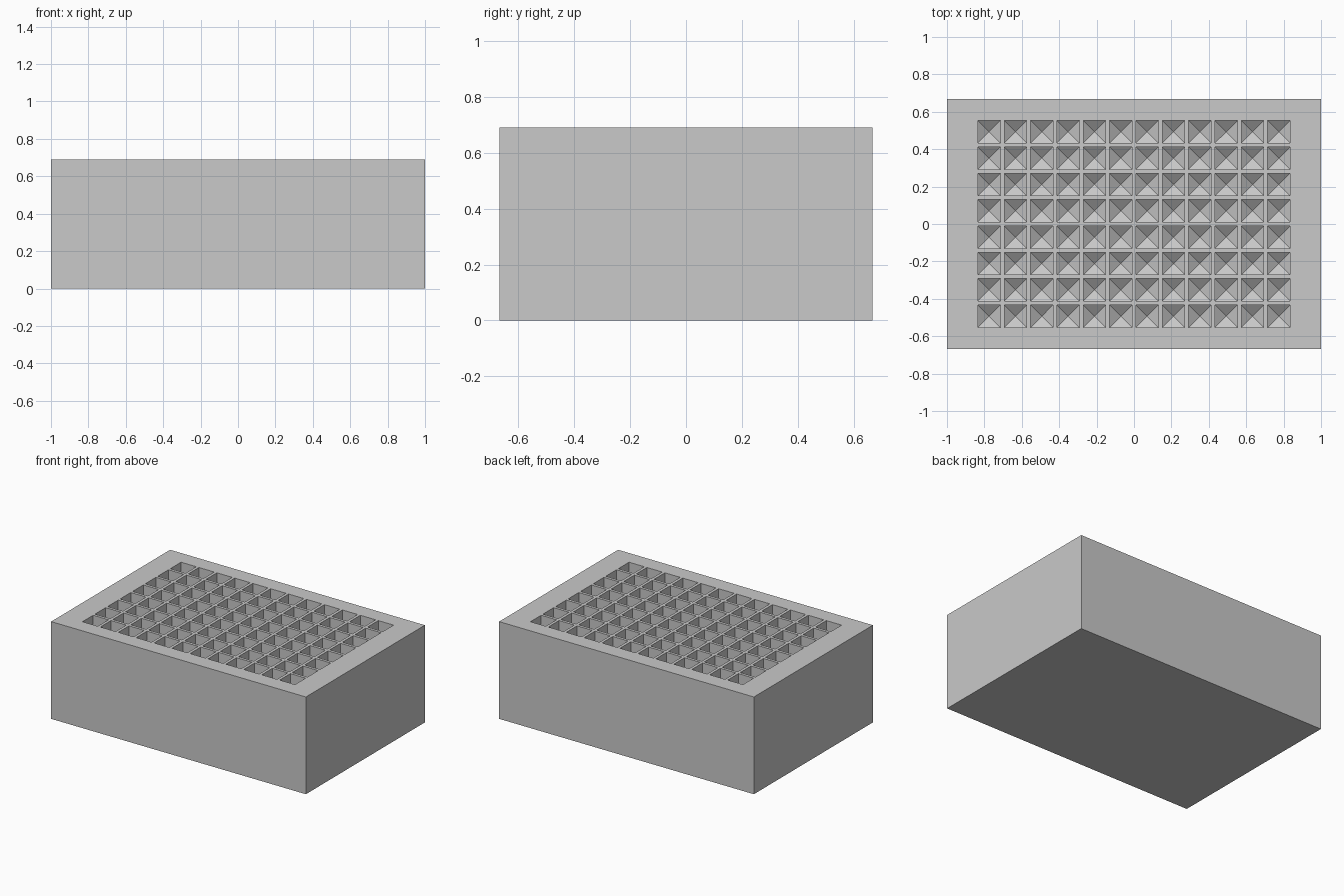
import bpy
import bmesh
from mathutils import Vector

cube = bpy.data.objects.get("Cube")
if cube:
    bpy.data.objects.remove(cube, do_unlink=True)

COLS, ROWS, PITCH = 12, 8, 0.1408
WELL_SIZE, WALL_DEPTH, TIP_DEPTH = 0.12, 0.57, 0.045
HALF_X, HALF_Y, HEIGHT = 1.0, 0.667, 0.69

grey = bpy.data.materials.new("plain_grey")
grey.use_nodes = True
colour = (0.585, 0.585, 0.585, 1)
grey.diffuse_color = colour
grey.node_tree.nodes["Principled BSDF"].inputs["Base Color"].default_value = colour

bm = bmesh.new()


def extrude_border():
    """Extrude the open border and return its new vertices."""
    border = [e for e in bm.edges if e.is_boundary]
    new = bmesh.ops.extrude_edge_only(bm, edges=border)["geom"]
    return [g for g in new if isinstance(g, bmesh.types.BMVert)]


# Grid of cells on the top face
half_x, half_y = COLS * PITCH / 2, ROWS * PITCH / 2
bmesh.ops.create_grid(bm, x_segments=COLS, y_segments=ROWS, size=1)
for v in bm.verts:
    v.co = Vector((v.co.x * half_x, v.co.y * half_y, HEIGHT))

# Square opening in every cell
wells = bm.faces[:]
bmesh.ops.inset_individual(bm, faces=wells, thickness=(PITCH - WELL_SIZE) / 2,
                           use_even_offset=True)

# Upright well walls
floors = bmesh.ops.extrude_discrete_faces(bm, faces=wells)["faces"]
for floor in floors:
    for v in floor.verts:
        v.co.z = HEIGHT - WALL_DEPTH

# Inverted pyramid at the bottom of each well
for tip in bmesh.ops.poke(bm, faces=floors)["verts"]:
    tip.co.z -= TIP_DEPTH

# Flat rim around the grid
for v in extrude_border():
    v.co.x *= HALF_X / half_x
    v.co.y *= HALF_Y / half_y

# Side walls and underside
for v in extrude_border():
    v.co.z = 0
bmesh.ops.holes_fill(bm, edges=[e for e in bm.edges if e.is_boundary], sides=0)
bmesh.ops.recalc_face_normals(bm, faces=bm.faces)

mesh = bpy.data.meshes.new("well_block")
bm.to_mesh(mesh)
bm.free()
mesh.materials.append(grey)
block = bpy.data.objects.new("well_block", mesh)
bpy.context.collection.objects.link(block)
